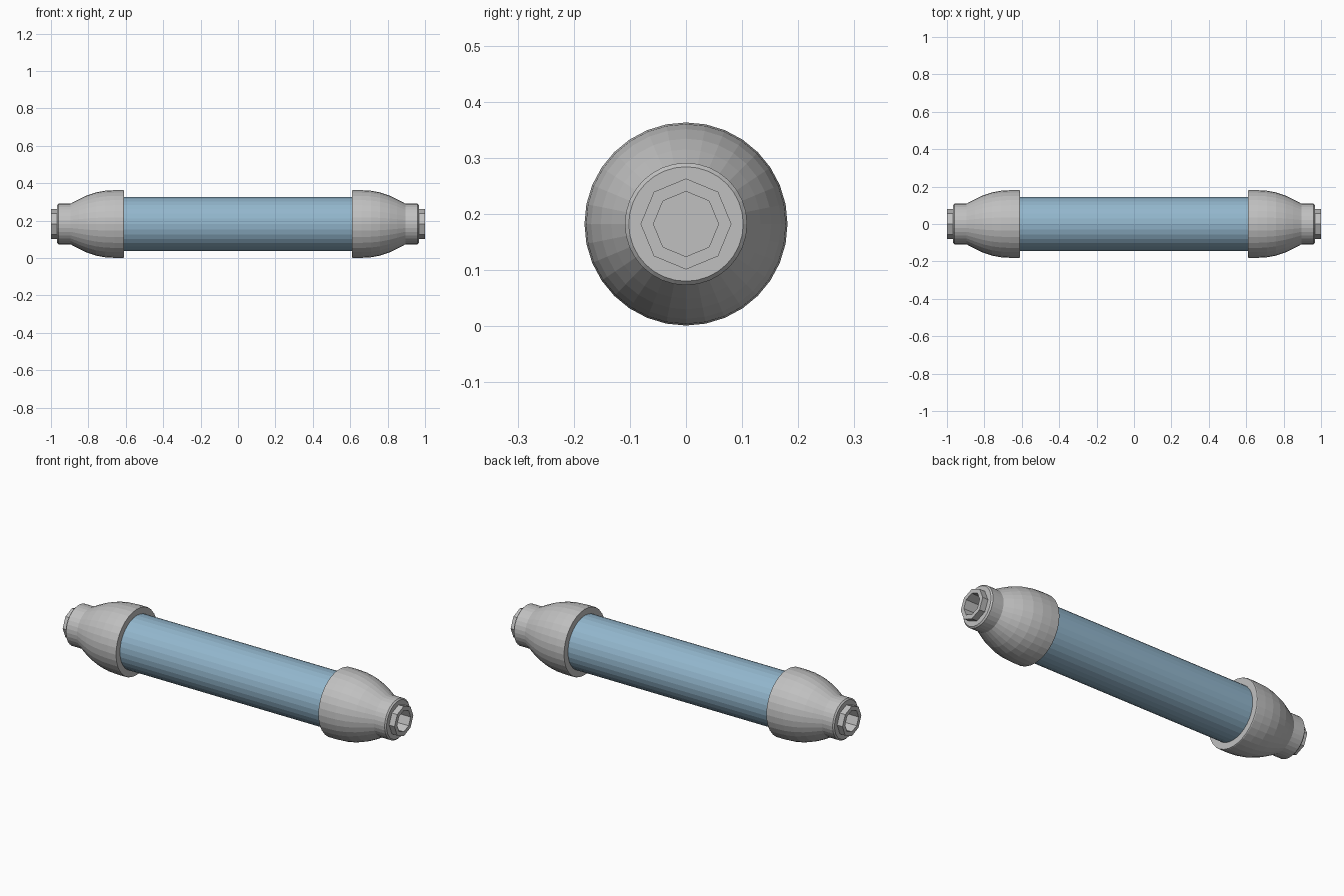
import bpy
import bmesh
from math import cos, sin, tau

cube = bpy.data.objects.get("Cube")
if cube:
    bpy.data.objects.remove(cube)

AXIS_Z = 0.182


def material(name, rgb):
    mat = bpy.data.materials.new(name)
    mat.use_nodes = True
    mat.diffuse_color = (*rgb, 1)
    mat.node_tree.nodes["Principled BSDF"].inputs["Base Color"].default_value = (*rgb, 1)
    return mat


def lathe(name, profile, sides, mat, side=1):
    """Revolve (x, radius) points around the x axis; radius 0 closes an end."""
    bm = bmesh.new()
    rings = []
    for x, r in profile:
        count = sides if r else 1
        rings.append([bm.verts.new((side * x, r * sin(tau * i / sides), r * cos(tau * i / sides)))
                      for i in range(count)])
    for a, b in zip(rings, rings[1:]):
        for i in range(sides):
            j = (i + 1) % sides
            corners = [a[i % len(a)], a[j % len(a)], b[j % len(b)], b[i % len(b)]]
            bm.faces.new(list(dict.fromkeys(corners)))
    bmesh.ops.recalc_face_normals(bm, faces=bm.faces)
    mesh = bpy.data.meshes.new(name)
    bm.to_mesh(mesh)
    bm.free()
    mesh.materials.append(mat)
    obj = bpy.data.objects.new(name, mesh)
    obj.location.z = AXIS_Z
    bpy.context.collection.objects.link(obj)
    return obj


grey = material("light grey", (0.53, 0.53, 0.53))
blue = material("pale blue", (0.29, 0.47, 0.61))

# Central tube
lathe("tube", [(-0.63, 0), (-0.63, 0.145), (0.63, 0.145), (0.63, 0)], 32, blue)

# Flared collar narrowing to a straight neck with a chamfered rim
collar = [(0.61, 0), (0.61, 0.179), (0.614, 0.181), (0.66, 0.181), (0.71, 0.178),
          (0.76, 0.169), (0.81, 0.152), (0.85, 0.133), (0.895, 0.109),
          (0.96, 0.109), (0.967, 0.102), (0.967, 0)]

# Eight-sided end socket with a recessed hole
socket = [(0.95, 0), (0.95, 0.077), (1.0, 0.081), (1.0, 0.058), (0.9, 0.058), (0.9, 0)]
# The collar and socket are joined around the hole, so the collar stays open inside it
collar = collar[:-1] + [(0.967, 0.07), (0.89, 0.07), (0.89, 0)]
socket[:2] = [(0.89, 0), (0.89, 0.077)]

for label, side in (("left", 1), ("right", -1)):
    lathe(label + "_collar", collar, 32, grey, side)
    lathe(label + "_socket", socket, 8, grey, side)
